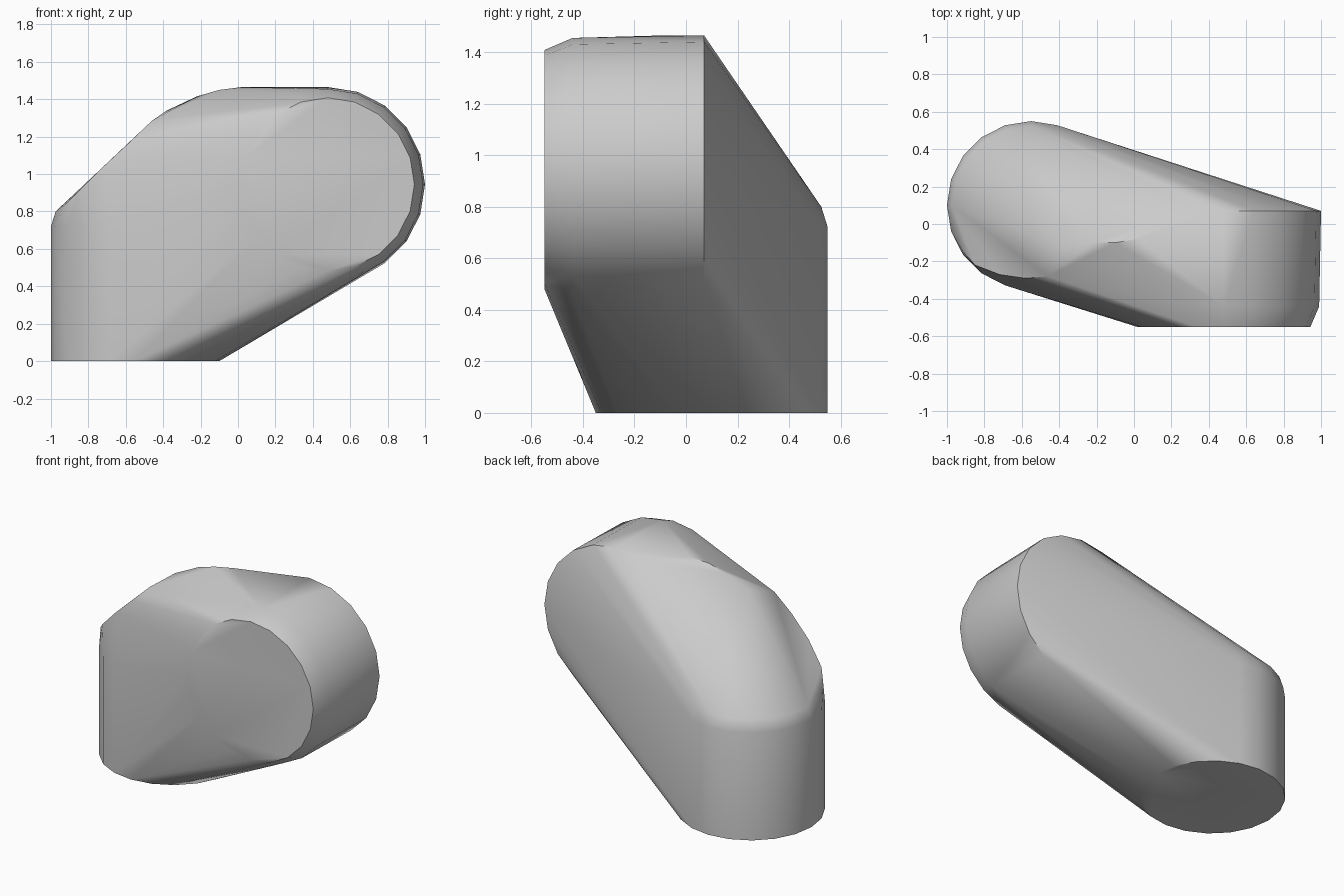
import bpy, bmesh, math
from mathutils import Vector

cube = bpy.data.objects.get("Cube")
if cube:
    bpy.data.objects.remove(cube, do_unlink=True)

grey = bpy.data.materials.new("plain grey")
grey.use_nodes = True
colour = (0.6, 0.6, 0.6, 1)
grey.diffuse_color = colour
grey.node_tree.nodes["Principled BSDF"].inputs["Base Color"].default_value = colour


def ring(centre, radius, u, v, sides=20):
    """Points of a circle in the plane of u and v."""
    step = math.tau / sides
    return [Vector(centre) + radius * (math.cos(i * step) * Vector(u) + math.sin(i * step) * Vector(v))
            for i in range(sides)]


X, Y, Z = (1, 0, 0), (0, 1, 0), (0, 0, 1)
points = []

# Upright leg with a softened rim
for z, radius in ((0, 0.45), (0.72, 0.45), (0.80, 0.425)):
    points += ring((-0.55, 0.1, z), radius, X, Y)

# Round horizontal end with a bevelled front
for y, radius in ((-0.55, 0.463), (-0.44, 0.51), (0.07, 0.52)):
    points += ring((0.48, y, 0.945), radius, X, Z)

# Shoulder of the bend, rising from the leg to the top
points += [Vector(p) for p in (
    (-0.92, -0.14, 0.84), (-0.85, -0.22, 0.91), (-0.72, -0.27, 1.04),
    (-0.58, -0.29, 1.17), (-0.46, -0.28, 1.285), (-0.38, -0.12, 1.34),
    (-0.22, -0.1, 1.415), (-0.1, -0.1, 1.45), (0.02, -0.08, 1.465))]

# Convex skin around the leg, the shoulder and the round end
bm = bmesh.new()
verts = [bm.verts.new(p) for p in points]
hull = bmesh.ops.convex_hull(bm, input=verts)
spare = {g for g in hull["geom_interior"] + hull["geom_unused"] if isinstance(g, bmesh.types.BMVert)}
bmesh.ops.delete(bm, geom=list(spare), context='VERTS')
bmesh.ops.dissolve_limit(bm, angle_limit=math.radians(0.5), verts=bm.verts, edges=bm.edges)
bmesh.ops.recalc_face_normals(bm, faces=bm.faces)
mesh = bpy.data.meshes.new("bent_body")
bm.to_mesh(mesh)
bm.free()
mesh.materials.append(grey)

body = bpy.data.objects.new("bent_body", mesh)
bpy.context.collection.objects.link(body)
bpy.context.view_layer.objects.active = body
body.select_set(True)
bpy.ops.object.shade_smooth_by_angle(angle=math.radians(35))
